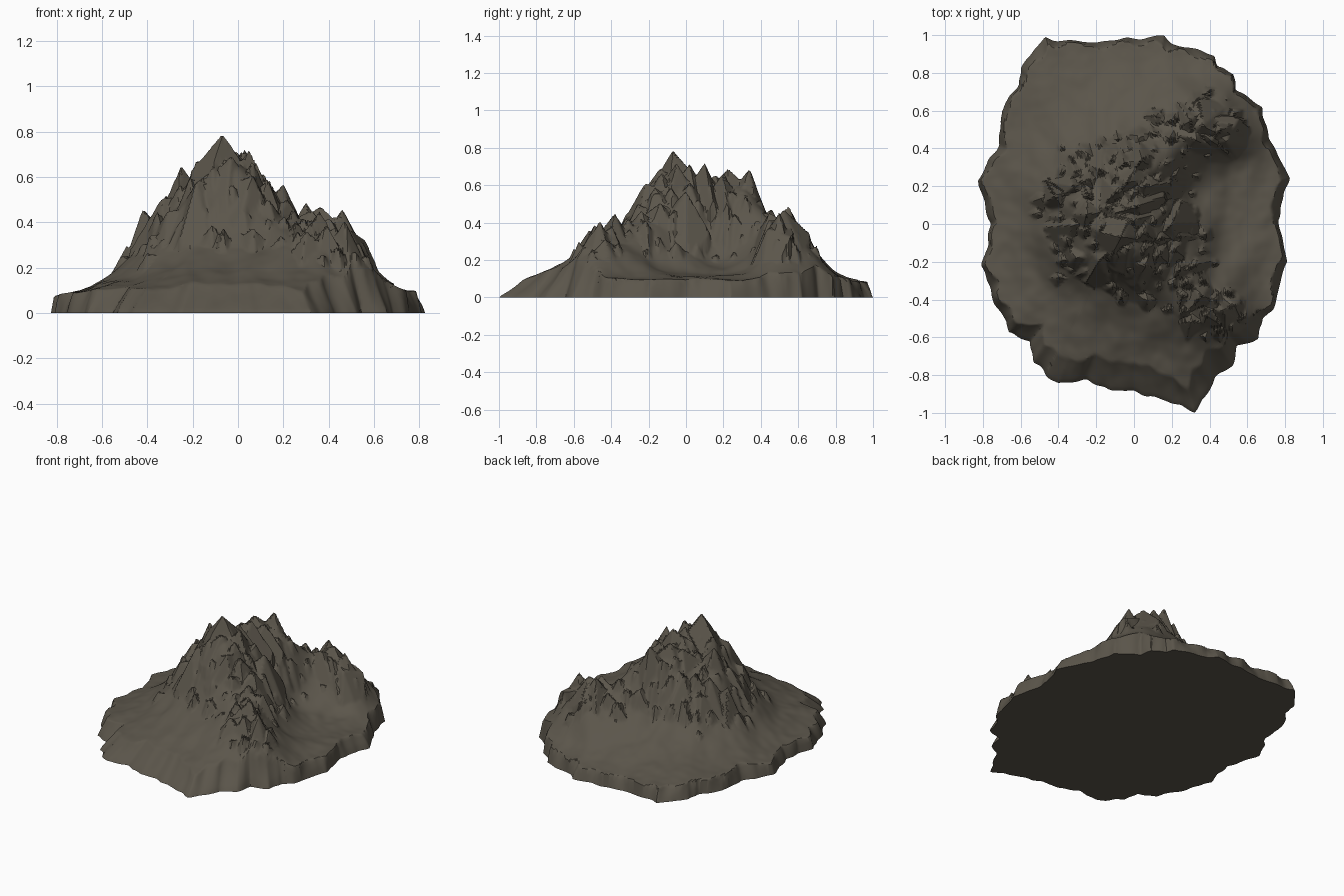
import bpy, bmesh, math, random
from mathutils import Vector, noise

if "Cube" in bpy.data.objects:
    bpy.data.objects.remove(bpy.data.objects["Cube"])

random.seed(7)
STEP = 0.16
HALF = 80  # grid cells from the centre to the shore
CENTRE = Vector((0.0, 0.05))

# Shoreline of the base seen from above, counter-clockwise
OUTLINE = [(.82, .24), (.77, .35), (.70, .5), (.68, .62), (.54, .71), (.53, .8), (.44, .83),
           (.43, .89), (.33, .93), (.2, .95), (.16, 1), (.02, .98), (-.2, .96), (-.4, .97),
           (-.47, .99), (-.53, .92), (-.6, .83), (-.61, .74), (-.7, .6), (-.72, .42), (-.79, .3),
           (-.82, .23), (-.79, .1), (-.76, 0), (-.78, -.12), (-.81, -.22), (-.77, -.32),
           (-.73, -.43), (-.68, -.52), (-.67, -.58), (-.55, -.62), (-.53, -.73), (-.46, -.8),
           (-.4, -.84), (-.25, -.83), (-.12, -.88), (0, -.89), (.15, -.93), (.25, -.96),
           (.32, -1), (.37, -.92), (.43, -.82), (.52, -.75), (.55, -.65), (.66, -.61),
           (.68, -.5), (.73, -.45), (.78, -.3), (.81, -.2), (.79, -.1), (.76, .02), (.79, .13)]

# Broad land heights in hundredths, rows from back to front, columns left to right
LAND = [[7, 7, 8, 8, 8, 8, 8, 8, 8, 7, 7],
        [7, 8, 10, 11, 12, 13, 13, 13, 11, 8, 7],
        [7, 9, 12, 15, 18, 22, 28, 33, 26, 12, 7],
        [7, 10, 15, 20, 27, 36, 45, 45, 38, 17, 9],
        [8, 11, 19, 36, 50, 62, 54, 28, 17, 12, 9],
        [8, 12, 26, 48, 58, 64, 46, 21, 13, 11, 9],
        [8, 12, 26, 49, 60, 68, 54, 30, 14, 11, 9],
        [8, 12, 21, 43, 60, 67, 53, 37, 18, 12, 9],
        [8, 11, 16, 25, 36, 44, 42, 39, 26, 13, 9],
        [8, 10, 13, 18, 23, 26, 30, 36, 33, 16, 9],
        [7, 8, 10, 13, 16, 17, 18, 20, 18, 10, 8],
        [7, 7, 8, 9, 10, 11, 12, 12, 10, 8, 7],
        [5, 5, 6, 6, 7, 7, 7, 7, 6, 5, 5]]

# Main summits: x, y, z
SUMMITS = [(-.07, -.07, .79), (.03, .1, .72), (.06, .2, .67), (.04, .34, .69), (-.25, .05, .65),
           (-.42, .15, .46), (-.18, -.03, .68), (.2, 0, .57), (.36, -.38, .45), (.47, -.46, .41),
           (.46, .5, .46), (.3, .55, .49), (.05, -.05, .72), (-.32, .2, .52)]


def spline(p, t):
    a, b, c, d = p
    return b + .5 * t * (c - a + t * (2 * a - 5 * b + 4 * c - d + t * (3 * (b - c) + d - a)))


def land(x, y):
    u = min(max((x + .8) / STEP, 0), 9.999)
    v = min(max((.96 - y) / STEP, 0), 11.999)
    i, j = int(u), int(v)
    rows = []
    for r in range(j - 1, j + 3):
        row = LAND[min(max(r, 0), 12)]
        rows.append(spline([row[min(max(c, 0), 10)] for c in range(i - 1, i + 3)], u - i))
    return spline(rows, v - j) / 100


# Crags: faceted buttresses that lean with the slope below them
def crag(x, y, z, steep, lean):
    gx = (land(x + .03, y) - land(x - .03, y)) / .06 * lean
    gy = (land(x, y + .03) - land(x, y - .03)) / .06 * lean
    turn, sides = random.uniform(0, 6.28), random.choice((4, 5, 5))
    dirs = []
    for k in range(sides):
        a = turn + (k + random.uniform(-.25, .25)) * 2 * math.pi / sides
        s = steep * random.uniform(.7, 1.3)
        dirs.append((math.cos(a) * s - gx, math.sin(a) * s - gy))
    return x, y, z, dirs


crags = [crag(x, y, z, 2.2, .4) for x, y, z in SUMMITS]
for _ in range(4000):
    x, y = random.uniform(-.55, .62), random.uniform(-.6, .72)
    h = land(x, y)
    if h < (.22 if x > .3 or x < -.35 else .32):
        continue
    if min((x - c[0]) ** 2 + (y - c[1]) ** 2 for c in crags) < .07 ** 2:
        continue
    crags.append(crag(x, y, h + random.uniform(.005, .05), random.uniform(1.3, 2.2), .7))


def height(x, y):
    h = land(x, y)
    rough = min(max((h - .12) / .2, 0), 1)
    ground = h - .035 * rough * rough
    # gullies and lumps on the slopes
    ground += (.012 + .025 * rough) * noise.noise((x * 8, y * 5, 1))
    ground += .004 * noise.noise((x * 16, y * 16, 3))
    for cx, cy, cz, dirs in crags:
        dx, dy = x - cx, y - cy
        if dx * dx + dy * dy < .02:
            ground = max(ground, cz - max(dx * p + dy * q for p, q in dirs))
    return ground


def shoreline(n):
    # n points evenly spaced along the outline, lightly scalloped
    pts = [Vector(p) for p in OUTLINE]
    lens = [(pts[(i + 1) % len(pts)] - p).length for i, p in enumerate(pts)]
    out, i, done = [], 0, 0.0
    for k in range(n):
        s = sum(lens) * k / n
        while s > done + lens[i]:
            done += lens[i]
            i += 1
        p = pts[i].lerp(pts[(i + 1) % len(pts)], (s - done) / lens[i])
        out.append(CENTRE.lerp(p, 1 + .018 * noise.noise((p.x * 13, p.y * 13, 5))))
    return out


shore = shoreline(8 * HALF)


def ring_index(i, j):
    m = max(abs(i), abs(j))
    k = j if i == m else 2 * m - i if j == m else 4 * m - j if i == -m else 6 * m + i
    return k % (8 * m)


def place(i, j):
    # square grid wrapped onto the outline; the bank rounds down to the ground
    m = max(abs(i), abs(j))
    if m == 0:
        return *CENTRE, height(*CENTRE)
    s = ring_index(i, j) * HALF / m
    a = int(s)
    edge = shore[a % len(shore)].lerp(shore[(a + 1) % len(shore)], s - a)
    p = CENTRE.lerp(edge, m / HALF)
    gap = (edge - p).length
    bank = max(.03 + .05 * noise.noise((edge.x * 8, edge.y * 8, 2)), .012)
    if edge.y < -.4:
        bank += min(.25 * (-.4 - edge.y), .12)
    return p.x, p.y, height(p.x, p.y) * min(1, gap / bank) ** .75


# Mountain: wrapped grid sheet closed by a flat underside
bm = bmesh.new()
span = range(-HALF, HALF + 1)
grid = {(i, j): bm.verts.new(place(i, j)) for i in span for j in span}
for i in range(-HALF, HALF):
    for j in range(-HALF, HALF):
        q = [grid[i, j], grid[i + 1, j], grid[i + 1, j + 1], grid[i, j + 1]]
        # split along the flatter diagonal so facets stay crisp
        if abs(q[0].co.z - q[2].co.z) > abs(q[1].co.z - q[3].co.z):
            q = q[1:] + q[:1]
        bm.faces.new((q[0], q[1], q[2]))
        bm.faces.new((q[0], q[2], q[3]))
rim = sorted((k for k in grid if max(abs(k[0]), abs(k[1])) == HALF),
             key=lambda k: -ring_index(*k))
underside = bm.faces.new([grid[k] for k in rim])
bmesh.ops.triangulate(bm, faces=[underside])
bmesh.ops.recalc_face_normals(bm, faces=bm.faces[:])
mesh = bpy.data.meshes.new("mountain")
bm.to_mesh(mesh)
bm.free()

rock = bpy.data.materials.new("grey brown rock")
rock.diffuse_color = (.105, .092, .07, 1)
rock.use_nodes = True
rock.node_tree.nodes["Principled BSDF"].inputs["Base Color"].default_value = rock.diffuse_color
mesh.materials.append(rock)
mountain = bpy.data.objects.new("mountain", mesh)
bpy.context.collection.objects.link(mountain)
bpy.context.view_layer.objects.active = mountain
mountain.select_set(True)
bpy.ops.object.shade_smooth_by_angle(angle=math.radians(35))
